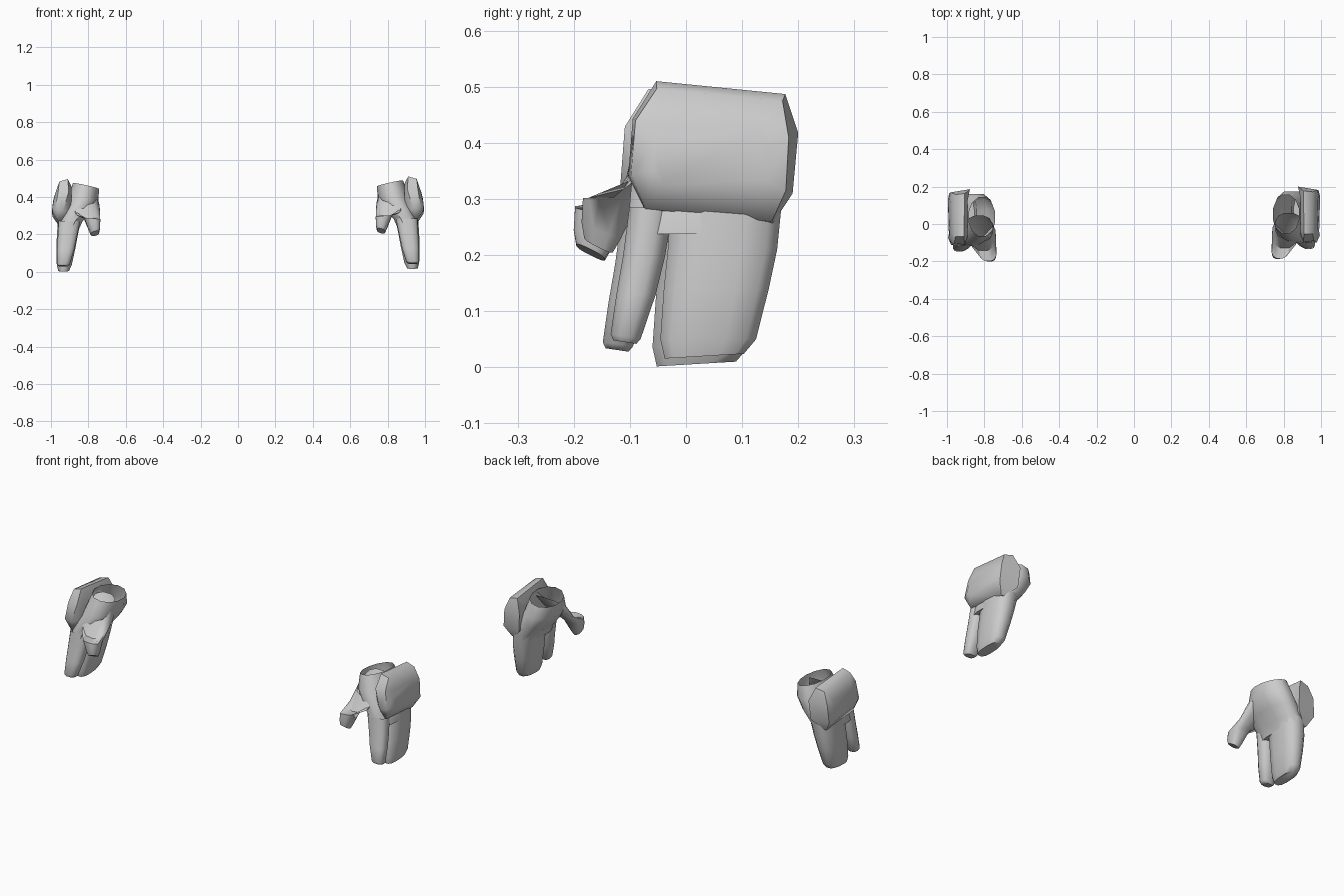
import bpy, bmesh
from math import sin, cos, pi, copysign

if "Cube" in bpy.data.objects:
    bpy.data.objects.remove(bpy.data.objects["Cube"])

N = 12


def section(x0, x1, y0, y1, z, sx=0.0, sy=0.0, p=0.75):
    """Rounded cross-section filling an x/y box, tilted by slopes sx and sy."""
    cx, cy, rx, ry = (x0 + x1) / 2, (y0 + y1) / 2, (x1 - x0) / 2, (y1 - y0) / 2
    pts = []
    for i in range(N):
        a = 2 * pi * (i + 0.5) / N
        u = rx * copysign(abs(cos(a)) ** p, cos(a))
        v = ry * copysign(abs(sin(a)) ** p, sin(a))
        pts.append((cx + u, cy + v, z + sx * u + sy * v))
    return pts


def loft(name, rings, side, cap_start=False, cap_end=True, angle=50):
    """Bridge rings into a surface; side -1 makes the mirrored left copy."""
    bm = bmesh.new()
    dy, dz = (0, 0) if side > 0 else (-0.014, -0.014)
    loops = [[bm.verts.new((side * x, y + dy, z + dz)) for x, y, z in r] for r in rings]
    for a, b in zip(loops, loops[1:]):
        n = len(a)
        for i in range(n):
            j = (i + 1) % n
            bm.faces.new((a[i], a[j], b[j], b[i]))
    if cap_start:
        bm.faces.new(loops[0])
    if cap_end:
        bm.faces.new(loops[-1])
    bmesh.ops.recalc_face_normals(bm, faces=bm.faces)
    me = bpy.data.meshes.new(name)
    bm.to_mesh(me)
    bm.free()
    ob = bpy.data.objects.new(name, me)
    bpy.context.collection.objects.link(ob)
    bpy.context.view_layer.objects.active = ob
    ob.select_set(True)
    bpy.ops.object.shade_smooth_by_angle(angle=angle * pi / 180)
    ob.select_set(False)


# Palm: open at the wrist, closed at the knuckles
palm = [section(.74, .885, -.055, .16, .472, .22, -.05, 1),
        section(.745, .91, -.085, .178, .40, .1, 0, .9),
        section(.785, .94, -.10, .178, .335),
        section(.832, .962, -.105, .172, .28),
        section(.85, .967, -.108, .168, .238)]

# Three fingers fused in one block
finger_block = [section(.838, .964, -.03, .173, .29),
                section(.855, .97, -.035, .165, .21),
                section(.868, .972, -.042, .15, .14),
                section(.888, .97, -.048, .127, .05),
                section(.903, .962, -.04, .105, .02, 0, .06)]

# Separate index finger
index_finger = [section(.842, .96, -.102, -.022, .285),
                section(.86, .965, -.113, -.036, .20),
                section(.875, .968, -.125, -.053, .13),
                section(.898, .968, -.135, -.08, .055, 0, -.15),
                section(.908, .96, -.13, -.088, .045, 0, -.15)]

# Thumb curving forward, inward and down
thumb = [section(.755, .90, -.08, .06, .42, 0, .7),
         section(.738, .88, -.13, .03, .355, .1, .7),
         section(.735, .825, -.185, -.085, .295, .1, -.1),
         section(.737, .80, -.187, -.115, .245, -.1, -.4),
         section(.742, .787, -.182, -.13, .219, -.25, -.5)]

# Guard plate: back rim, octagonal rim, crowned outer face
rim = [(.91, -.053, .51), (.905, .177, .487), (.877, .20, .418), (.885, .19, .31),
       (.945, .155, .257), (.95, -.073, .28), (.935, -.103, .34), (.905, -.095, .443)]
face = [(.955, -.052, .497), (.955, .172, .475), (.98, .183, .41), (.988, .178, .315),
        (.958, .153, .26), (.96, -.072, .283), (.978, -.098, .345), (.962, -.09, .44)]
crown = [(.978, -.03, .43), (.98, .13, .425), (.989, .145, .39), (.995, .145, .335),
         (.992, .13, .31), (.99, -.04, .325), (.994, -.06, .35), (.985, -.055, .40)]
back = [(.89, .05 + (y - .05) * .7, .38 + (z - .38) * .7) for x, y, z in rim]

for side, label in ((1, "right"), (-1, "left")):
    loft(label + "_palm", palm, side)
    loft(label + "_finger_block", finger_block, side)
    loft(label + "_index_finger", index_finger, side)
    loft(label + "_thumb", thumb, side)
    loft(label + "_guard_plate", [back, rim, face, crown], side, cap_start=True, angle=55)
